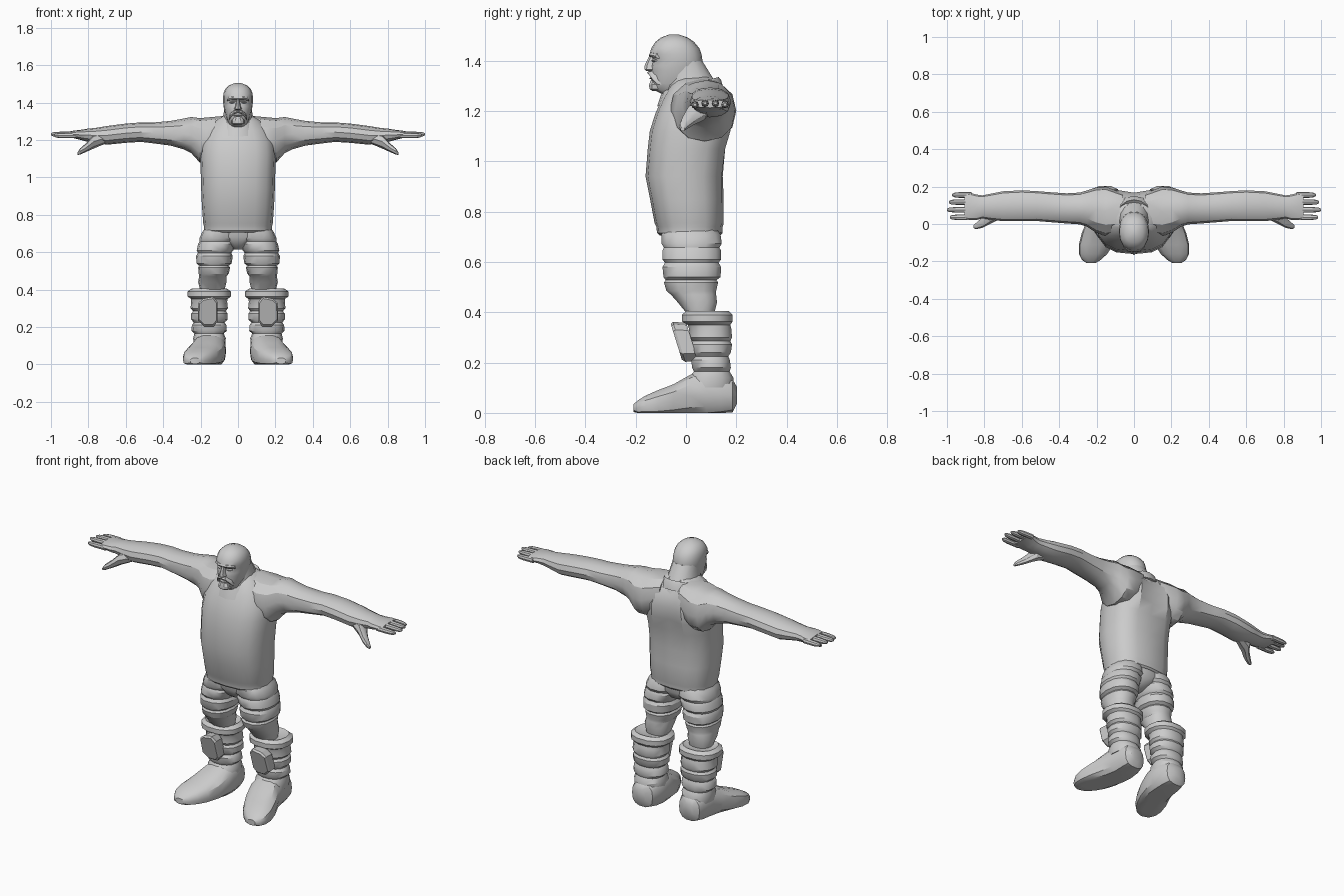
import bpy, bmesh, math

AX = {'x': (0, 1, 2), 'y': (1, 0, 2), 'z': (2, 0, 1)}


def finish(name, bm, mirror=False, angle=32):
    bmesh.ops.recalc_face_normals(bm, faces=bm.faces)
    me = bpy.data.meshes.new(name)
    bm.to_mesh(me)
    bm.free()
    ob = bpy.data.objects.new(name, me)
    bpy.context.collection.objects.link(ob)
    bpy.ops.object.select_all(action='DESELECT')
    ob.select_set(True)
    bpy.context.view_layer.objects.active = ob
    bpy.ops.object.shade_smooth_by_angle(angle=math.radians(angle))
    if mirror:
        ob.modifiers.new("mirror", 'MIRROR')
    return ob


def loft(name, axis, rings, n=14, p=2.4, mirror=False, shape=None, angle=32):
    """Skin rings (t, umin, umax, vmin, vmax) along an axis with rounded-box sections."""
    bm = bmesh.new()
    a, u, v = AX[axis]
    loops = []
    for t, u0, u1, v0, v1 in rings:
        loop = []
        for i in range(n):
            w = 2 * math.pi * i / n
            c, s = math.cos(w), math.sin(w)
            c = math.copysign(abs(c) ** (2 / p), c)
            s = math.copysign(abs(s) ** (2 / p), s)
            co = [0, 0, 0]
            co[a] = t
            co[u] = (u0 + u1) / 2 + c * (u1 - u0) / 2
            co[v] = (v0 + v1) / 2 + s * (v1 - v0) / 2
            if shape:
                co = shape(*co)
            co[2] = max(co[2], 0)
            loop.append(bm.verts.new(co))
        loops.append(loop)
    for l0, l1 in zip(loops, loops[1:]):
        for i in range(n):
            j = (i + 1) % n
            bm.faces.new((l0[i], l0[j], l1[j], l1[i]))
    bm.faces.new(loops[0])
    bm.faces.new(loops[-1])
    return finish(name, bm, mirror, angle)


def sym(rings):
    """Rings (z, half width, ymin, ymax) centred on x = 0."""
    return [(z, -w, w, y0, y1) for z, w, y0, y1 in rings]


# Torso in a heavy jacket, with a groove down the spine
def spine(x, y, z):
    if y > 0.05 and abs(x) < 0.03 and z > 0.9:
        y -= 0.025 * min(1, (z - 0.9) / 0.2)
    return [x, y, z]


loft("jacket", 'z', sym([
    (.735, .15, -.09, .115), (.705, .17, -.105, .135), (.715, .182, -.115, .145),
    (.74, .182, -.118, .146), (.755, .186, -.125, .15), (.85, .193, -.143, .15),
    (.94, .197, -.161, .151), (1.05, .2, -.152, .165), (1.12, .203, -.144, .186),
    (1.19, .197, -.122, .192), (1.25, .168, -.095, .175), (1.3, .13, -.065, .14),
    (1.335, .07, -.04, .1)]), 16, 2.6, shape=spine)
loft("neck", 'z', sym([(1.22, .11, -.1, .16), (1.28, .092, -.088, .14),
                       (1.33, .078, -.08, .11), (1.4, .07, -.08, .066)]), 14, 2.2)


# Collar dips toward the chest
def dip(x, y, z):
    return [x, y, z + 0.25 * (y - 0.03)]


loft("collar", 'z', sym([(1.255, .115, -.115, .15), (1.295, .1, -.1, .14),
                         (1.31, .093, -.092, .13), (1.295, .08, -.07, .11)]), 16, 2.2, shape=dip)

# Head
loft("head", 'z', sym([
    (1.27, .04, -.1, .04), (1.285, .05, -.13, .05), (1.31, .06, -.137, .055),
    (1.335, .068, -.136, .06), (1.36, .074, -.138, .063), (1.38, .077, -.138, .066),
    (1.405, .08, -.131, .065), (1.425, .08, -.145, .062), (1.45, .078, -.138, .053),
    (1.475, .067, -.122, .032), (1.492, .048, -.1, .008), (1.505, .016, -.065, -.03)]), 16, 2.2)
loft("nose", 'z', sym([(1.36, .013, -.158, -.1), (1.366, .021, -.166, -.1),
                       (1.38, .015, -.165, -.1), (1.42, .008, -.146, -.1)]), 8, 2)
loft("brow", 'x', [(0, -.148, -.1, 1.413, 1.43), (.03, -.148, -.1, 1.414, 1.434),
                   (.06, -.122, -.08, 1.408, 1.43)], 8, 2.5, True)
loft("eye", 'x', [(.018, -.135, -.1, 1.398, 1.404), (.03, -.137, -.1, 1.393, 1.408),
                  (.045, -.125, -.1, 1.397, 1.404)], 8, 2, True)
loft("moustache", 'x', [(0, -.155, -.11, 1.346, 1.36), (.022, -.15, -.1, 1.338, 1.36),
                        (.042, -.135, -.09, 1.315, 1.343), (.048, -.12, -.08, 1.305, 1.32)], 8, 2.5, True)
loft("lower_lip", 'x', [(0, -.147, -.1, 1.325, 1.336), (.024, -.136, -.1, 1.327, 1.334)], 8, 2, True)
loft("goatee", 'z', sym([(1.28, .022, -.135, -.08), (1.288, .034, -.147, -.08),
                         (1.305, .036, -.148, -.08), (1.322, .024, -.142, -.08)]), 10, 2.5)

# Arms: shoulder, sleeve, forearm and palm
loft("arm", 'x', [
    (.06, -.04, .165, 1.13, 1.33), (.15, -.065, .2, 1.08, 1.322), (.205, -.045, .195, 1.08, 1.317),
    (.25, -.015, .18, 1.13, 1.323), (.29, -.002, .168, 1.15, 1.315), (.36, .003, .164, 1.17, 1.302),
    (.45, .01, .17, 1.182, 1.294), (.52, .016, .176, 1.19, 1.294), (.6, .015, .18, 1.185, 1.288),
    (.7, .015, .175, 1.175, 1.275), (.76, .022, .163, 1.185, 1.265), (.81, .03, .153, 1.192, 1.26),
    (.84, .022, .157, 1.2, 1.255), (.88, .02, .168, 1.21, 1.25), (.905, .025, .165, 1.213, 1.245)],
    12, 2.3, True)
loft("thumb", 'x', [
    (.71, .03, .1, 1.18, 1.24), (.77, .0, .085, 1.155, 1.23), (.81, -.02, .035, 1.137, 1.185),
    (.845, -.028, .005, 1.122, 1.155), (.858, -.022, -.005, 1.12, 1.135)], 8, 2.2, True)
for name, y, tip, z in (("index_finger", .036, .985, 1.225), ("middle_finger", .076, 1.0, 1.231),
                        ("ring_finger", .117, .99, 1.231), ("little_finger", .155, .972, 1.226)):
    r = .015
    loft(name, 'x', [(.87, y - r, y + r, z - r, z + r), ((.9 + tip) / 2, y - r, y + r, z - r, z + r * .9),
                     (tip - .012, y - r * .8, y + r * .8, z - r * .8, z + r * .7),
                     (tip, y - r * .4, y + r * .4, z - r * .4, z + r * .4)], 8, 2.3, True)

# Trousers with bunched folds
loft("pelvis", 'z', sym([(.615, .025, -.03, .06), (.64, .06, -.07, .11), (.68, .14, -.09, .13),
                         (.735, .165, -.09, .125)]), 14)
loft("trouser_leg", 'z', [
    (.36, .08, .2, .0, .11), (.4, .072, .203, -.002, .115), (.44, .062, .213, -.035, .125),
    (.47, .062, .208, -.062, .122), (.485, .05, .21, -.08, .122), (.518, .042, .213, -.09, .13),
    (.528, .05, .207, -.083, .124), (.54, .034, .222, -.092, .14), (.58, .028, .224, -.096, .142),
    (.597, .036, .215, -.086, .132), (.61, .024, .221, -.096, .142), (.645, .012, .213, -.097, .142),
    (.657, .015, .206, -.09, .135), (.673, .001, .207, -.1, .145), (.71, .001, .19, -.1, .14),
    (.735, .001, .172, -.08, .12)], 14, 2.3, True)

# Boots: wrinkled shaft with rolled cuff, then the turned-out foot
loft("boot_shaft", 'z', [
    (.1, .07, .235, .0, .19), (.14, .065, .24, .01, .19), (.165, .076, .233, .03, .175),
    (.18, .06, .248, .022, .18), (.21, .062, .247, .02, .176), (.225, .072, .237, .03, .17),
    (.24, .055, .25, .02, .18), (.272, .055, .25, .015, .185), (.285, .065, .24, .022, .178),
    (.3, .054, .254, .01, .185), (.335, .058, .25, .01, .182), (.35, .056, .25, .005, .178),
    (.363, .038, .27, -.018, .188), (.39, .038, .27, -.018, .188), (.406, .06, .248, .0, .17),
    (.394, .08, .215, .01, .14)], 14, 2.3, True)
loft("boot_foot", 'y', [
    (.202, .12, .19, .035, .105), (.185, .085, .217, .0, .135), (.14, .068, .23, -.01, .16),
    (.08, .063, .235, -.02, .17), (.02, .066, .25, -.02, .155), (-.05, .082, .28, -.02, .115),
    (-.11, .11, .295, -.02, .092), (-.16, .143, .295, -.015, .07), (-.192, .178, .278, -.01, .05),
    (-.208, .205, .255, .003, .035)], 14, 2.6, True)

# Shin plate: ridged, leaning forward at the top
bm = bmesh.new()
outline = [(.13, .362), (.185, .352), (.212, .33), (.215, .235), (.18, .203), (.13, .203),
           (.109, .23), (.109, .335)]


def plate(inset, depth):
    loop = []
    for x, z in outline:
        x, z = .162 + (x - .162) * inset, .283 + (z - .283) * inset
        loop.append(bm.verts.new((x, -.01 - (z - .2) * .31 + depth, z)))
    return loop


back, rim, front = plate(.95, .06), plate(1, .008), plate(.88, -.003)
for l0, l1 in ((back, rim), (rim, front)):
    for i in range(8):
        bm.faces.new((l0[i - 1], l0[i], l1[i], l1[i - 1]))
bm.faces.new(front)
bm.faces.new(back)
finish("shin_plate", bm, True, 20)
